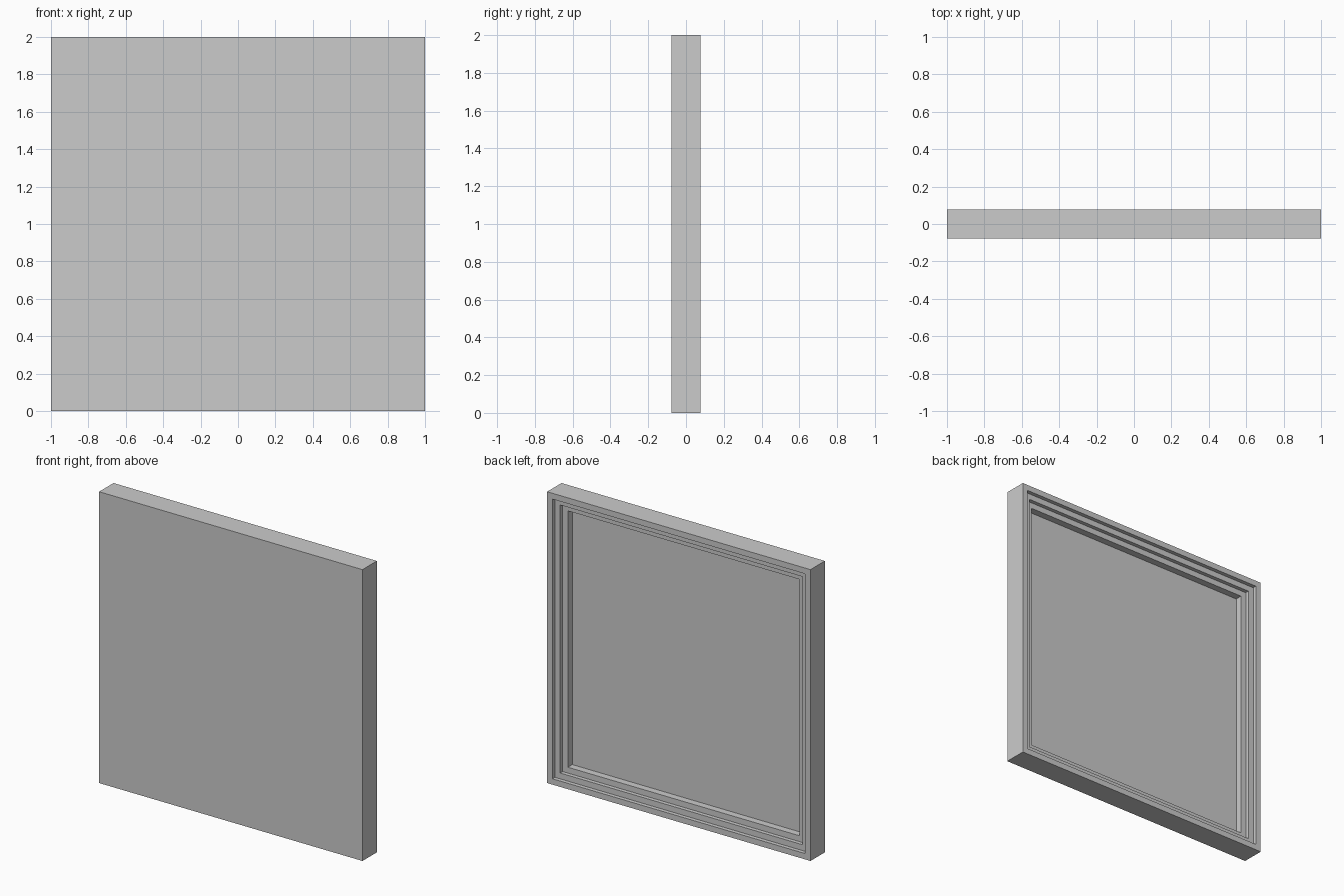
import bpy, bmesh
from mathutils import Vector

if "Cube" in bpy.data.objects:
    bpy.data.objects.remove(bpy.data.objects["Cube"])

SIZE, THICK = 2.0, 0.156
# stepped recess on the back: (border width, step depth)
STEPS = [(0.04, 0.027), (0.04, 0.027), (0.04, 0.048)]

# slab
bm = bmesh.new()
bmesh.ops.create_cube(bm, size=1.0)
bmesh.ops.scale(bm, vec=(SIZE, THICK, SIZE), verts=bm.verts)
bmesh.ops.translate(bm, vec=(0, 0, SIZE / 2), verts=bm.verts)
bm.normal_update()

# back face sunk in three steps, leaving a framed panel
face = max(bm.faces, key=lambda f: f.calc_center_median().y)
for width, depth in STEPS:
    bmesh.ops.inset_region(bm, faces=[face], thickness=width, use_even_offset=True)
    ext = bmesh.ops.extrude_discrete_faces(bm, faces=[face])
    face = ext["faces"][0]
    bmesh.ops.translate(bm, vec=Vector((0, -depth, 0)), verts=face.verts)
    bm.normal_update()

bmesh.ops.recalc_face_normals(bm, faces=bm.faces)
mesh = bpy.data.meshes.new("framed_panel")
bm.to_mesh(mesh)
bm.free()
panel = bpy.data.objects.new("framed_panel", mesh)
bpy.context.collection.objects.link(panel)
